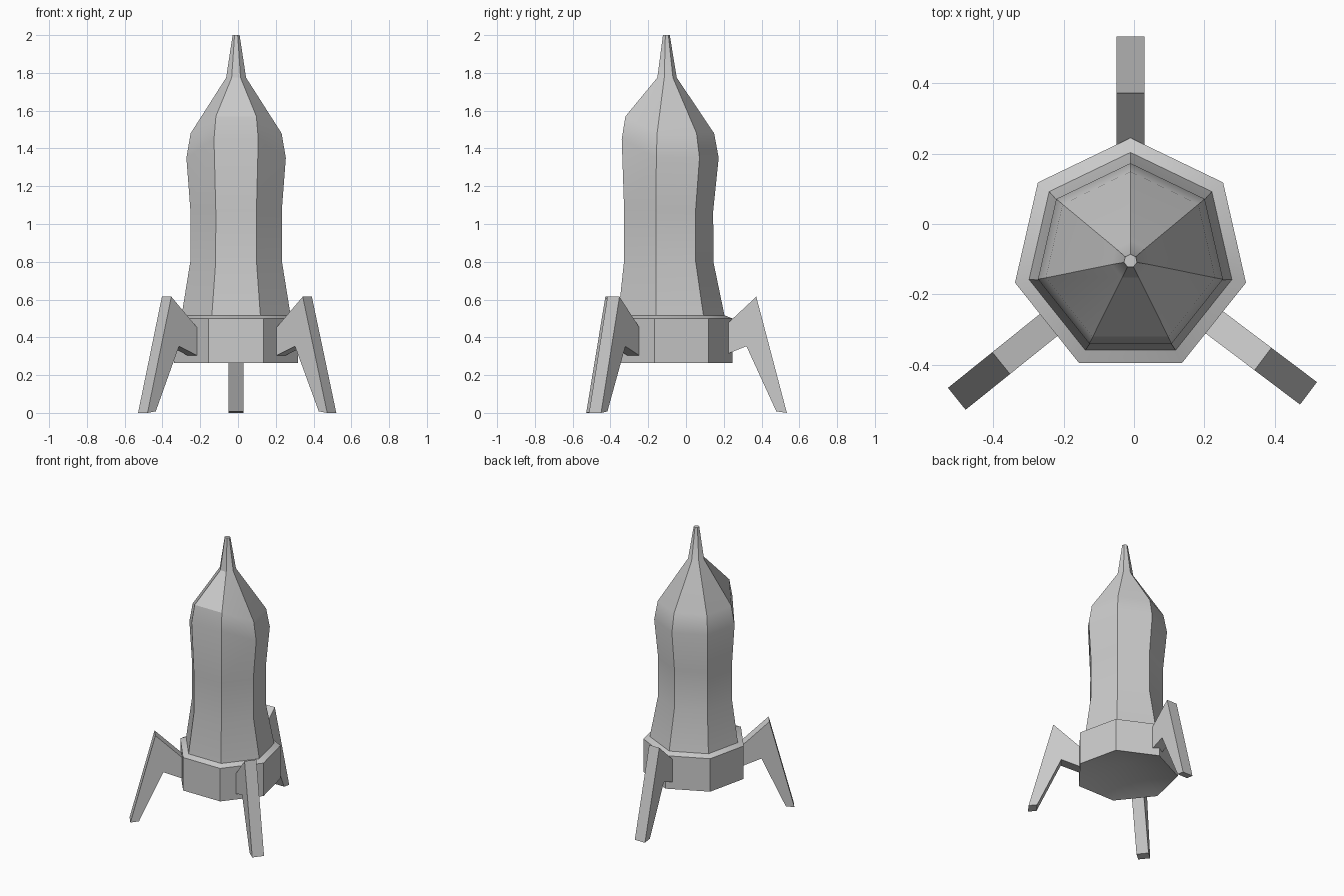
import bpy
from math import sin, cos, pi, radians
from mathutils import Matrix, Vector

if "Cube" in bpy.data.objects:
    bpy.data.objects.remove(bpy.data.objects["Cube"])

CX, CY, SIDES = -0.01, -0.1, 7


def make_object(name, verts, faces, smooth=True):
    mesh = bpy.data.meshes.new(name)
    mesh.from_pydata(verts, [], faces)
    obj = bpy.data.objects.new(name, mesh)
    bpy.context.collection.objects.link(obj)
    if smooth:
        bpy.ops.object.select_all(action='DESELECT')
        obj.select_set(True)
        bpy.context.view_layer.objects.active = obj
        bpy.ops.object.shade_smooth_by_angle(angle=radians(30))
    return obj


def ring(r, z, cy=CY, front_lift=0.0):
    """Heptagon with one corner at the back; the two front corners may be lifted."""
    pts = []
    for i in range(SIDES):
        a = pi / 2 + 2 * pi * i / SIDES
        lift = front_lift if i in (3, 4) else 0
        pts.append((CX + r * cos(a), cy + r * sin(a), z + lift))
    return pts


def bridge(count):
    return [(k * SIDES + i, k * SIDES + (i + 1) % SIDES,
             (k + 1) * SIDES + (i + 1) % SIDES, (k + 1) * SIDES + i)
            for k in range(count - 1) for i in range(SIDES)]


# Body: seven-sided hull with waist, shoulder and needle nose
# (radius, height, centre y, lift of the front corners)
profile = [(0.297, 0.51, -0.092, 0), (0.249, 0.80, -0.104, 0), (0.248, 1.07, -0.104, 0),
           (0.270, 1.35, -0.097, 0.10), (0.247, 1.48, -0.098, 0.09),
           (0.054, 1.775, -0.103, 0), (0.019, 2.0, -0.105, 0)]
verts = [p for row in profile for p in ring(*row)]
n = len(profile)
make_object("rocket_body", verts, bridge(n) + [tuple(range((n - 1) * SIDES, n * SIDES))])

# Collar: wide band with sloped ledge, closed below by a shallow hollow
collar = [(0.337, 0.265), (0.337, 0.50), (0.295, 0.517)]
verts = [p for r, z in collar for p in ring(r, z, -0.092)]
verts.append((CX, -0.092, 0.36))
hollow = [((i + 1) % SIDES, i, len(verts) - 1) for i in range(SIDES)]
make_object("base_collar", verts, bridge(3) + hollow)

# Legs: bent side profile (distance from axis, height) extruded to a thickness
leg_profile = [(0.295, 0.45), (0.295, 0.303), (0.42, 0.353),
               (0.578, 0.008), (0.634, 0.0), (0.472, 0.615)]
m = len(leg_profile)
leg_faces = [tuple(range(m)), tuple(range(2 * m - 1, m - 1, -1))]
leg_faces += [(i, i + m, (i + 1) % m + m, (i + 1) % m) for i in range(m)]
for name, angle in (("back_leg", 90), ("front_right_leg", -37), ("front_left_leg", 218.8)):
    place = Matrix.Translation((CX, CY, 0)) @ Matrix.Rotation(radians(angle), 4, 'Z')
    pts = [place @ Vector((r, w, z)) for w in (0.04, -0.04) for r, z in leg_profile]
    make_object(name, pts, leg_faces, smooth=False)
